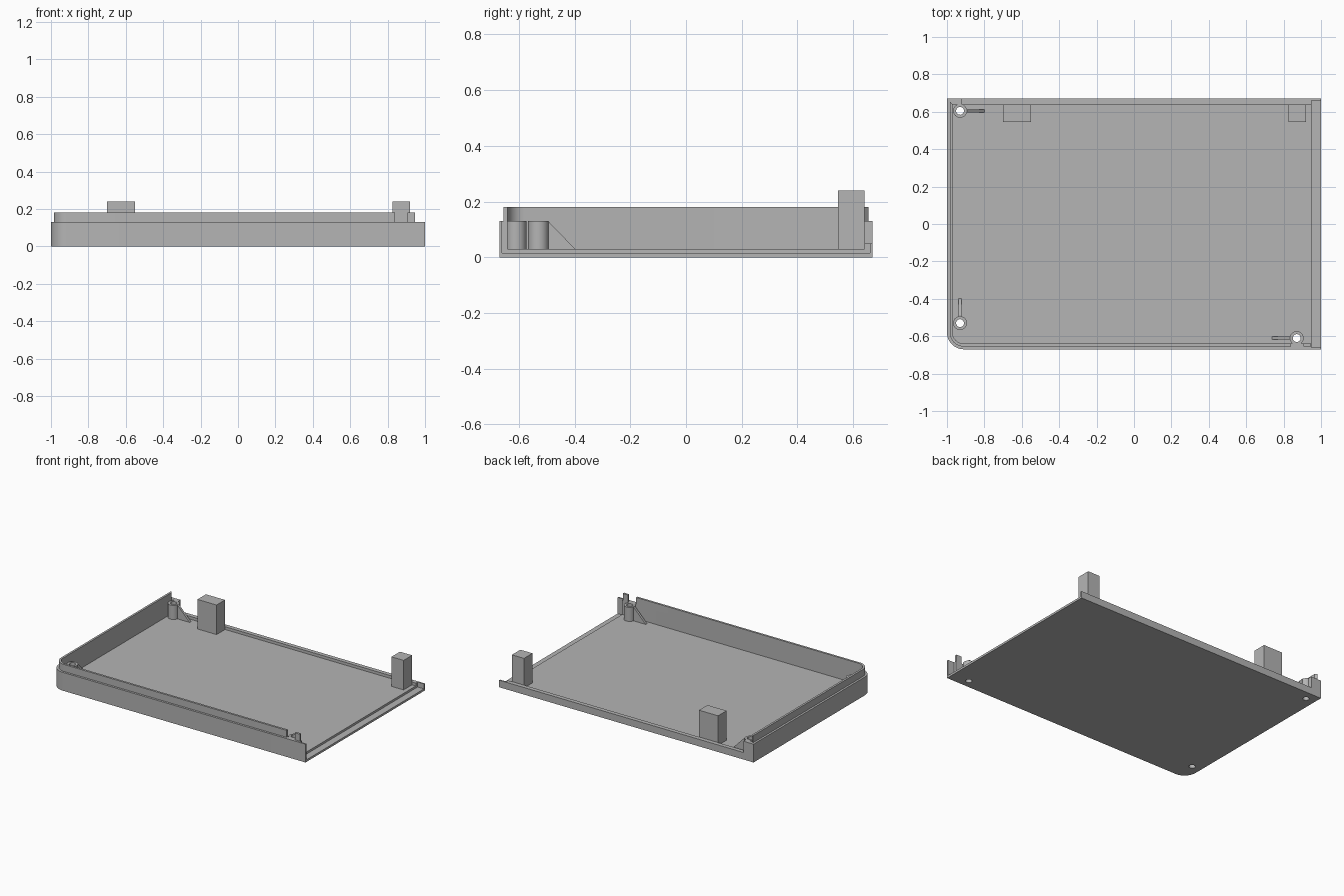
import bpy, bmesh, math
from mathutils import Matrix, Vector

cube = bpy.data.objects.get("Cube")
if cube:
    bpy.data.objects.remove(cube, do_unlink=True)

grey = bpy.data.materials.new("plain grey")
grey.use_nodes = True
grey.diffuse_color = (0.46, 0.46, 0.46, 1)
grey.node_tree.nodes["Principled BSDF"].inputs["Base Color"].default_value = (0.46, 0.46, 0.46, 1)

HALF_DEPTH, CORNER, WALL = 0.67, 0.09, 0.03
FLOOR, RIM, LIP = 0.03, 0.13, 0.18


def prism(name, points, z0, z1, turn=None):
    """Extrude a flat outline from z0 to z1, optionally transformed."""
    bm = bmesh.new()
    face = bm.faces.new([bm.verts.new((x, y, z0)) for x, y in points])
    out = bmesh.ops.extrude_face_region(bm, geom=[face])
    moved = [v for v in out["geom"] if isinstance(v, bmesh.types.BMVert)]
    bmesh.ops.translate(bm, verts=moved, vec=(0, 0, z1 - z0))
    if turn:
        bm.transform(turn)
    bmesh.ops.recalc_face_normals(bm, faces=bm.faces[:])
    mesh = bpy.data.meshes.new(name)
    bm.to_mesh(mesh)
    bm.free()
    mesh.materials.append(grey)
    obj = bpy.data.objects.new(name, mesh)
    bpy.context.collection.objects.link(obj)
    return obj


def box(name, x0, x1, y0, y1, z0, z1):
    return prism(name, [(x0, y0), (x1, y0), (x1, y1), (x0, y1)], z0, z1)


def cylinder(name, centre, radius, z0, z1, sides=32):
    ring = [(centre[0] + radius * math.cos(math.tau * i / sides),
             centre[1] + radius * math.sin(math.tau * i / sides)) for i in range(sides)]
    return prism(name, ring, z0, z1)


def cut(obj, cutter):
    """Subtract the cutter, then delete it."""
    mod = obj.modifiers.new("cut", "BOOLEAN")
    mod.operation, mod.solver, mod.object = "DIFFERENCE", "EXACT", cutter
    bpy.context.view_layer.update()
    bpy.context.view_layer.objects.active = obj
    bpy.ops.object.modifier_apply(modifier=mod.name)
    bpy.data.objects.remove(cutter, do_unlink=True)


def smooth(obj):
    bpy.ops.object.select_all(action="DESELECT")
    obj.select_set(True)
    bpy.context.view_layer.objects.active = obj
    bpy.ops.object.shade_smooth_by_angle(angle=math.radians(30))


def path(inset, x_end, steps=10):
    """Front edge, rounded front corner and side edge, moved inward."""
    r = CORNER - inset
    pts = [(x_end, -HALF_DEPTH + inset)]
    for i in range(steps + 1):
        a = -math.pi / 2 - math.pi / 2 * i / steps
        pts.append((-1 + CORNER + r * math.cos(a), -HALF_DEPTH + CORNER + r * math.sin(a)))
    return pts + [(-1 + inset, HALF_DEPTH - inset)]


def outline(inset, x_end):
    return path(inset, x_end) + [(x_end, HALF_DEPTH - inset)]


# Tray: floor, tall front and side walls, low back wall, open end with a ledge
bosses = [((-0.93, 0.605), 0), ((-0.93, -0.53), 90), ((0.87, -0.61), 180)]
tray = prism("tray", outline(0, 1), 0, RIM)
cut(tray, prism("cavity", outline(WALL, 0.97), FLOOR, 0.3))
cut(tray, box("ledge_cutter", 0.95, 1.1, -0.66, 0.66, 0.015, 0.3))
cut(tray, box("back_cutter", -0.92, 1.1, 0.6, 0.8, 0.05, 0.3))
for centre, angle in bosses:
    cut(tray, cylinder("hole", centre, 0.021, -0.1, 0.3))
smooth(tray)

# Raised inner lip with a gap beside the front boss
lip = prism("lip", path(0.015, 0.84) + path(WALL, 0.84)[::-1], RIM, LIP)
smooth(lip)
box("lip_tab", 0.905, 0.945, -0.655, -0.64, RIM, LIP)

# Screw bosses with triangular ribs
for n, (centre, angle) in enumerate(bosses, 1):
    boss = cylinder(f"screw_boss_{n}", centre, 0.037, FLOOR, RIM)
    cut(boss, cylinder("hole", centre, 0.021, -0.1, 0.3))
    smooth(boss)
    place = (Matrix.Translation(Vector((*centre, 0)))
             @ Matrix.Rotation(math.radians(angle), 4, "Z")
             @ Matrix.Rotation(math.pi / 2, 4, "X"))
    prism(f"boss_rib_{n}", [(0.03, FLOOR), (0.132, FLOOR), (0.035, RIM), (0.03, RIM)],
          -0.008, 0.008, place)

# Tall posts along the back wall
box("wide_post", -0.70, -0.55, 0.545, 0.64, FLOOR, 0.24)
box("narrow_post", 0.825, 0.92, 0.545, 0.64, FLOOR, 0.24)
